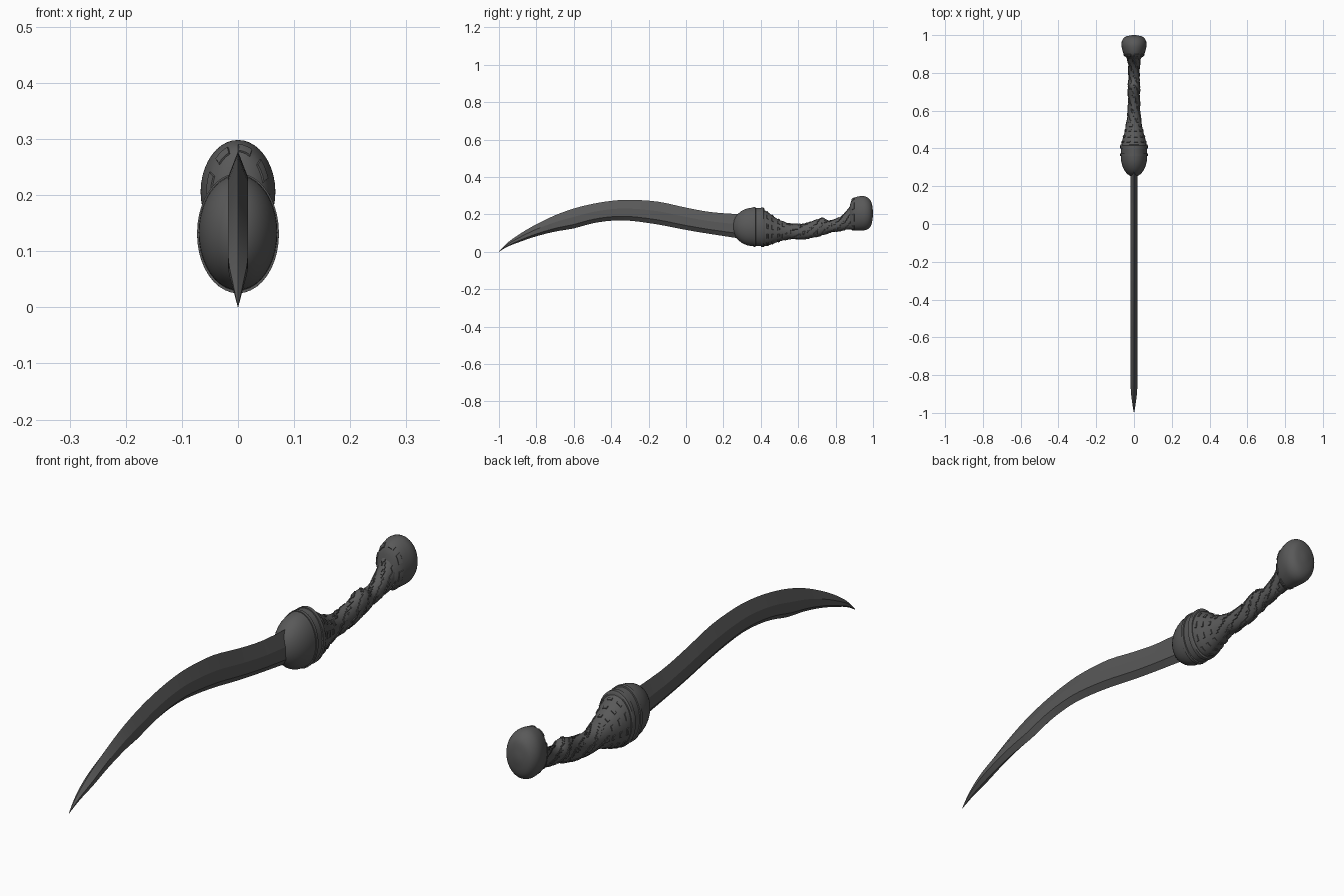
import bpy, bmesh, math, random

if "Cube" in bpy.data.objects:
    bpy.data.objects.remove(bpy.data.objects["Cube"])
random.seed(4)

metal = bpy.data.materials.new("dark_metal")
metal.diffuse_color = (0.1, 0.1, 0.1, 1)
metal.use_nodes = True
metal.node_tree.nodes["Principled BSDF"].inputs["Base Color"].default_value = metal.diffuse_color


def spline(keys, steps):
    """Catmull-Rom interpolation through tuples."""
    out = []
    for i in range(len(keys) - 1):
        p = [keys[max(i - 1, 0)], keys[i], keys[i + 1], keys[min(i + 2, len(keys) - 1)]]
        for s in range(steps):
            t = s / steps
            out.append(tuple(0.5 * (2 * b + (c - a) * t + (2 * a - 5 * b + 4 * c - d) * t * t
                                    + (3 * b - a - 3 * c + d) * t ** 3) for a, b, c, d in zip(*p)))
    return out + [keys[-1]]


def loft(name, rings, relief=None, angle=35):
    """Skin closed rings of points; relief(face index along, around) raises faces."""
    bm = bmesh.new()
    rows = [[bm.verts.new(co) for co in r] for r in rings]
    n, raised = len(rows[0]), []
    for i in range(len(rows) - 1):
        for j in range(n):
            k = (j + 1) % n
            f = bm.faces.new((rows[i][j], rows[i][k], rows[i + 1][k], rows[i + 1][j]))
            if relief and relief(i, j):
                raised.append(f)
    bm.faces.new(rows[0])
    bm.faces.new(rows[-1])
    bmesh.ops.recalc_face_normals(bm, faces=bm.faces)
    if raised:
        bmesh.ops.inset_region(bm, faces=raised, thickness=0.0012, depth=0.003)
    bmesh.ops.remove_doubles(bm, verts=bm.verts, dist=0.00005)
    me = bpy.data.meshes.new(name)
    bm.to_mesh(me)
    bm.free()
    ob = bpy.data.objects.new(name, me)
    bpy.context.collection.objects.link(ob)
    me.materials.append(metal)
    bpy.ops.object.select_all(action='DESELECT')
    ob.select_set(True)
    bpy.context.view_layer.objects.active = ob
    bpy.ops.object.shade_smooth_by_angle(angle=math.radians(angle))
    return ob


def ovals(stations, n=40):
    """Stations are (y, bottom z, top z, half width)."""
    return [[(w * math.sin(a), y, (lo + hi) / 2 + (hi - lo) / 2 * math.cos(a))
             for a in (2 * math.pi * j / n for j in range(n))] for y, lo, hi, w in stations]


# Curved blade: (y, lower edge, upper edge, half thickness), six-sided section
blade_keys = [(-1, 0, 0.003, 0.0005), (-0.95, 0.029, 0.052, 0.009), (-0.88, 0.056, 0.101, 0.017),
              (-0.8, 0.083, 0.147, 0.018), (-0.7, 0.108, 0.195, 0.018), (-0.6, 0.125, 0.231, 0.018),
              (-0.5, 0.152, 0.256, 0.018), (-0.4, 0.166, 0.272, 0.018), (-0.3, 0.166, 0.278, 0.018),
              (-0.15, 0.146, 0.268, 0.018), (0, 0.117, 0.236, 0.018), (0.15, 0.092, 0.21, 0.018),
              (0.35, 0.062, 0.198, 0.018)]
sections = []
for y, lo, hi, w in spline(blade_keys, 3):
    h = hi - lo
    sections.append([(0, y, hi), (w, y, hi - 0.42 * h), (w, y, lo + 0.2 * h),
                     (0, y, lo), (-w, y, lo + 0.2 * h), (-w, y, hi - 0.42 * h)])
loft("blade", sections, angle=8)

# Domed guard with a rim and a recessed band
dome = [(0.25 + 0.11 * (1 - math.cos(t)), 0.133 - 0.103 * math.sin(t),
         0.136 + 0.1 * math.sin(t), 0.07 * math.sin(t))
        for t in (math.pi / 2 * max(i, 0.15) / 10 for i in range(11))]
band = [(0.36, 0.025, 0.239, 0.073), (0.372, 0.025, 0.239, 0.073), (0.373, 0.03, 0.234, 0.069),
        (0.4, 0.03, 0.234, 0.069), (0.401, 0.025, 0.237, 0.073), (0.415, 0.025, 0.236, 0.073),
        (0.42, 0.03, 0.228, 0.07)]
loft("guard", ovals(dome + band))


# Carved grip, flaring into the guard and the neck of the pommel
grip_keys = [(0.405, 0.03, 0.23, 0.069), (0.44, 0.034, 0.21, 0.063), (0.49, 0.052, 0.175, 0.049),
             (0.55, 0.068, 0.152, 0.037), (0.6, 0.067, 0.148, 0.032), (0.66, 0.072, 0.157, 0.03),
             (0.71, 0.084, 0.176, 0.031), (0.735, 0.091, 0.18, 0.031), (0.77, 0.103, 0.166, 0.028),
             (0.82, 0.111, 0.184, 0.029), (0.86, 0.119, 0.218, 0.032), (0.9, 0.122, 0.27, 0.042)]


def carving(i, j):
    if i < 12:
        return i % 3 == 1 and j % 4 < 2      # rows of studs on the flare
    return (j + i) % 8 < 3 and random.random() < 0.75   # broken winding strands


loft("grip", ovals(spline(grip_keys, 5)), carving)

# Upright oval pommel with rounded end
pommel_keys = [(0.872, 0.123, 0.225, 0.03), (0.882, 0.119, 0.268, 0.042), (0.9, 0.115, 0.289, 0.055),
               (0.935, 0.114, 0.298, 0.065), (0.96, 0.116, 0.295, 0.066), (0.98, 0.127, 0.282, 0.058),
               (0.993, 0.15, 0.26, 0.042), (1.0, 0.195, 0.215, 0.008)]
loft("pommel", ovals(spline(pommel_keys, 3)), lambda i, j: i in (4, 5) and j % 5 < 3)
